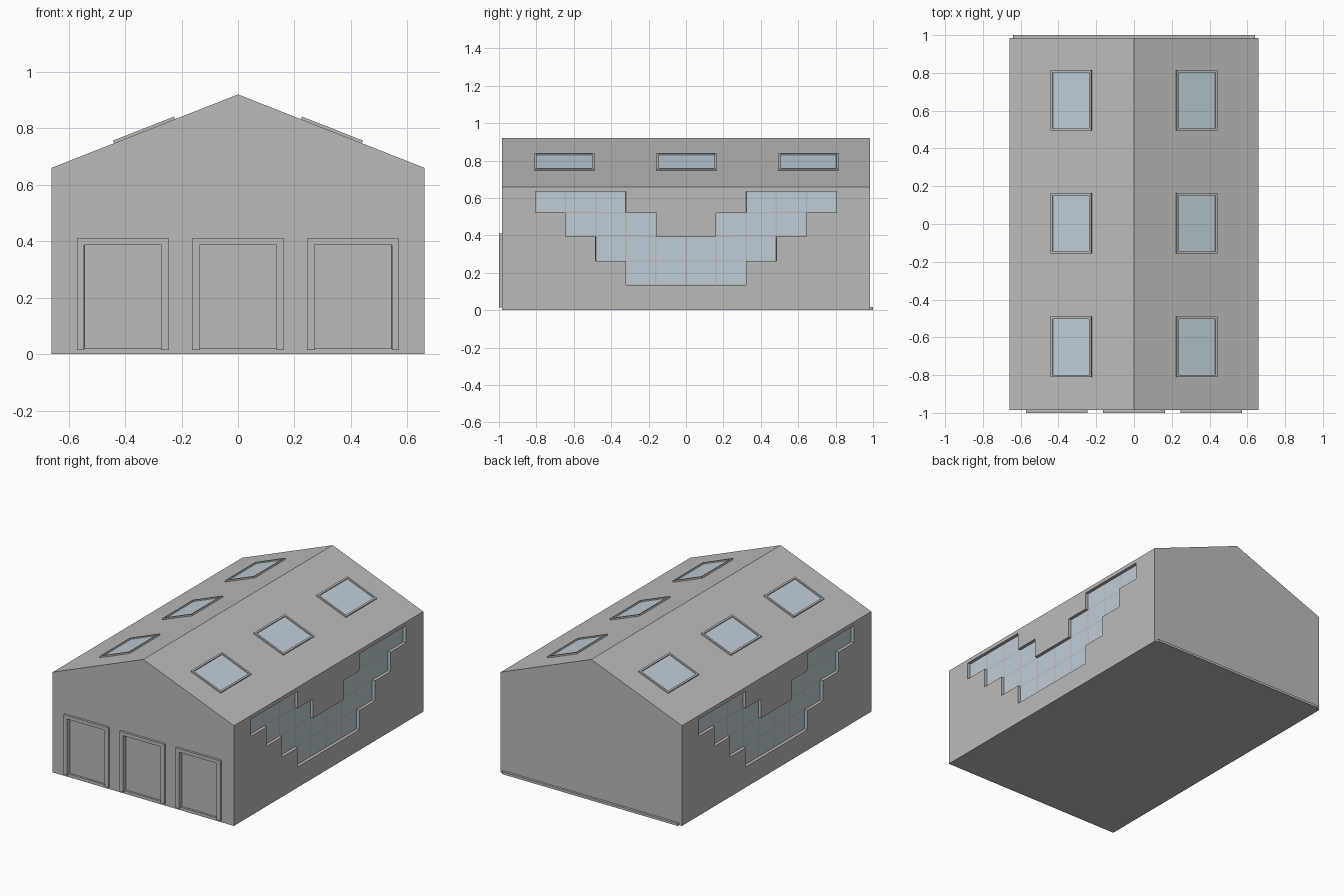
import bpy, bmesh, math
from mathutils import Matrix, Vector

if "Cube" in bpy.data.objects:
    bpy.data.objects.remove(bpy.data.objects["Cube"])

W, L, EAVE, RIDGE = 0.66, 0.985, 0.66, 0.92


def mat(name, col):
    m = bpy.data.materials.new(name)
    m.diffuse_color = (*col, 1)
    m.use_nodes = True
    m.node_tree.nodes["Principled BSDF"].inputs["Base Color"].default_value = m.diffuse_color
    return m


GREY = mat("wall grey", (0.5, 0.5, 0.5))
GLASS = mat("pale blue glass", (0.52, 0.61, 0.68))


def finish(bm, name):
    me = bpy.data.meshes.new(name)
    bm.to_mesh(me)
    bm.free()
    me.materials.append(GREY)
    me.materials.append(GLASS)
    ob = bpy.data.objects.new(name, me)
    bpy.context.collection.objects.link(ob)
    return ob


def box(name, x0, x1, y0, y1, z0, z1):
    bm = bmesh.new()
    bmesh.ops.create_cube(bm, size=1)
    for v in bm.verts:
        v.co = Vector(((x0 + x1) / 2 + v.co.x * (x1 - x0),
                       (y0 + y1) / 2 + v.co.y * (y1 - y0),
                       (z0 + z1) / 2 + v.co.z * (z1 - z0)))
    return finish(bm, name)


def grid_wall(name, us, vs, place, pick, depth, glazed):
    """Wall of grid cells; picked cells are sunk, and glazed if asked."""
    bm = bmesh.new()
    vt = [[bm.verts.new(place(u, v)) for v in vs] for u in us]
    sunk = []
    for i in range(len(us) - 1):
        for j in range(len(vs) - 1):
            f = bm.faces.new((vt[i][j], vt[i + 1][j], vt[i + 1][j + 1], vt[i][j + 1]))
            if pick(i, j):
                sunk.append(f)
    bm.normal_update()
    bmesh.ops.inset_region(bm, faces=sunk, thickness=0.0005, depth=-depth,
                           use_even_offset=True)
    if glazed:
        bm.normal_update()
        bmesh.ops.inset_individual(bm, faces=sunk, thickness=0.0065, depth=0)
        for f in sunk:
            f.material_index = 1
    return finish(bm, name)


# Side walls with stepped pattern of recessed panes
ys = [-L] + [-0.805 + 0.161 * i for i in range(11)] + [L]
zs = [0, 0.135, 0.262, 0.395, 0.522, 0.635, EAVE]
ROWS = {1: (0, 2), 2: (0, 3), 3: (1, 4), 4: (2, 5)}


def pane(i, j):
    return j in ROWS and ROWS[j][0] < abs(i - 5.5) < ROWS[j][1]


for side, s in (("right", 1), ("left", -1)):
    grid_wall(side + "_wall", ys, zs, lambda u, v: (s * W, s * u, v), pane, 0.02, True)

# Front wall lower part with three sunken doors
DOORS = (-0.408, 0, 0.408)
HALF, TOP = 0.137, 0.387
xs = [-W] + [c + d for c in DOORS for d in (-HALF, HALF)] + [W]
grid_wall("front_wall_doors", xs, [0, 0.02, TOP, 0.42], lambda u, v: (u, -L, v),
          lambda i, j: j == 1 and i in (1, 3, 5), 0.012, False)

# Door surrounds
for n, c in enumerate(DOORS):
    for s in (-1, 1):
        a, b = sorted((c + s * HALF, c + s * 0.163))
        box(f"door_jamb_{n}", a, b, -1, -L, 0.015, TOP)
    box(f"door_lintel_{n}", c - 0.163, c + 0.163, -1, -L, TOP, 0.41)

# Gables, roof slopes and floor
bm = bmesh.new()


def face(*pts):
    bm.faces.new([bm.verts.new(p) for p in pts])


face((-W, -L, 0.42), (W, -L, 0.42), (W, -L, EAVE), (0, -L, RIDGE), (-W, -L, EAVE))
face((W, L, 0), (-W, L, 0), (-W, L, EAVE), (0, L, RIDGE), (W, L, EAVE))
face((W, -L, EAVE), (W, L, EAVE), (0, L, RIDGE), (0, -L, RIDGE))
face((-W, L, EAVE), (-W, -L, EAVE), (0, -L, RIDGE), (0, L, RIDGE))
face((-W, L, 0), (W, L, 0), (W, -L, 0), (-W, -L, 0))
bmesh.ops.remove_doubles(bm, verts=bm.verts[:], dist=1e-4)
finish(bm, "gables_and_roof")

# Rear threshold
box("rear_threshold", -0.64, 0.64, L, 1, 0, 0.016)

# Skylights: raised frames with glass set inside
tilt = math.atan2(RIDGE - EAVE, W)
H = 0.01
for s in (-1, 1):
    for n, y in enumerate((-0.65, 0.003, 0.655)):
        bm = bmesh.new()
        bmesh.ops.create_cube(bm, size=1)
        for v in bm.verts:
            v.co = Vector((v.co.x * 0.216 / math.cos(tilt), v.co.y * 0.32,
                           (v.co.z + 0.5) * H))
        bm.normal_update()
        top = max(bm.faces, key=lambda f: f.calc_center_median().z)
        bmesh.ops.inset_region(bm, faces=[top], thickness=0.0165, depth=0)
        bm.normal_update()
        bmesh.ops.inset_region(bm, faces=[top], thickness=0.0003, depth=-0.008)
        top.material_index = 1
        x = 0.331
        z = RIDGE - x * math.tan(tilt)
        bm.transform(Matrix.Translation((s * x, y, z)) @ Matrix.Rotation(s * tilt, 4, 'Y'))
        finish(bm, f"skylight_{n}")
